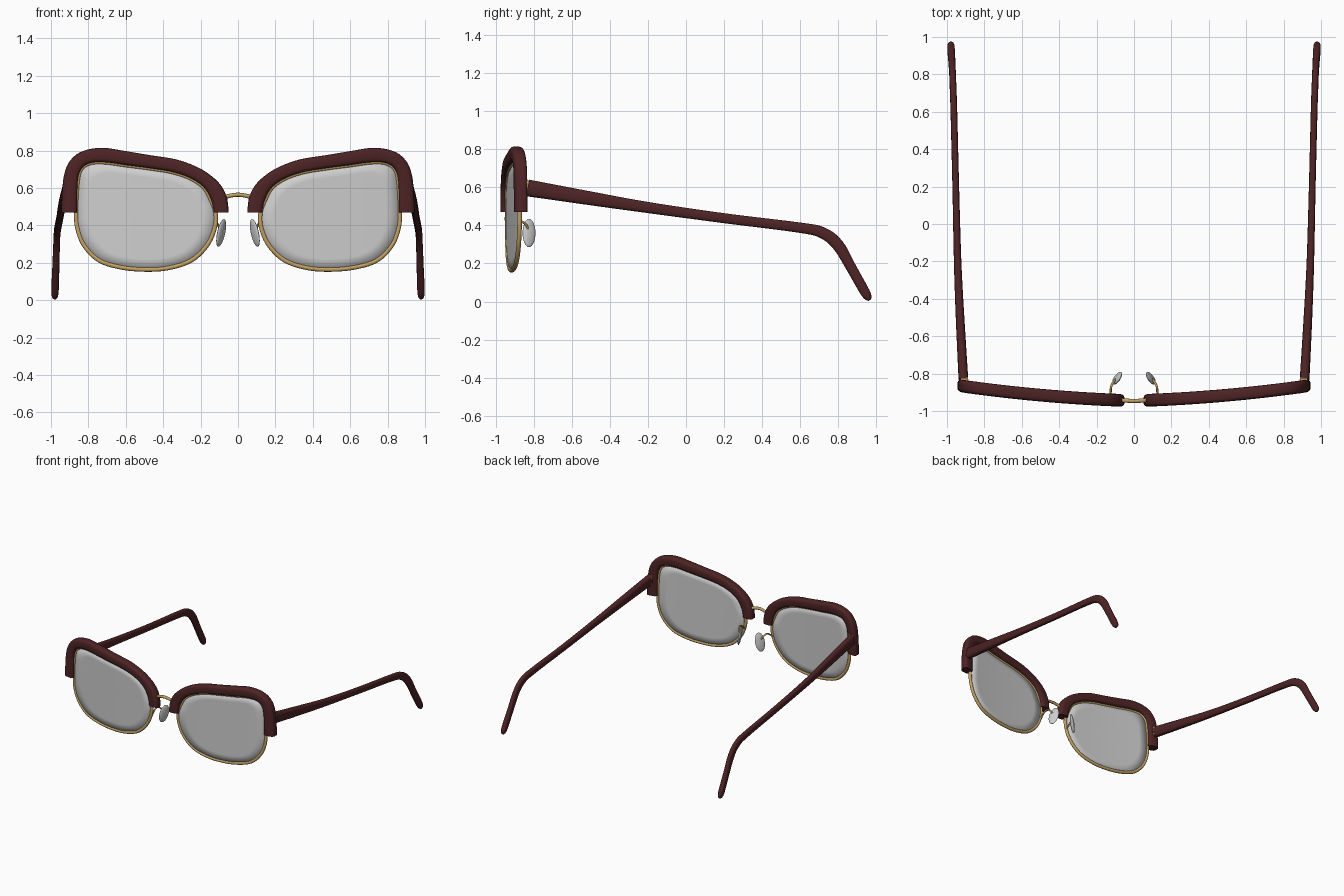
import bpy, bmesh, math
from mathutils import Vector

if "Cube" in bpy.data.objects:
    bpy.data.objects.remove(bpy.data.objects["Cube"])


def material(name, rgb, rough, metal=0.0):
    m = bpy.data.materials.new(name)
    m.use_nodes = True
    m.diffuse_color = (*rgb, 1)
    b = m.node_tree.nodes["Principled BSDF"]
    b.inputs["Base Color"].default_value = (*rgb, 1)
    b.inputs["Roughness"].default_value = rough
    b.inputs["Metallic"].default_value = metal
    return m


MAROON = material("maroon", (0.075, 0.017, 0.018), 0.4)
GOLD = material("gold", (0.55, 0.36, 0.13), 0.4)
GLASS = material("pale glass", (0.62, 0.62, 0.62), 0.3)


def finish(name, bm, mat, angle=40):
    bmesh.ops.recalc_face_normals(bm, faces=bm.faces)
    mesh = bpy.data.meshes.new(name)
    bm.to_mesh(mesh)
    bm.free()
    mesh.materials.append(mat)
    ob = bpy.data.objects.new(name, mesh)
    bpy.context.collection.objects.link(ob)
    bpy.ops.object.select_all(action='DESELECT')
    ob.select_set(True)
    bpy.context.view_layer.objects.active = ob
    bpy.ops.object.shade_smooth_by_angle(angle=math.radians(angle))
    return ob


def spline(points, steps=6, closed=False):
    """Smooth curve through the points, any dimension."""
    n = len(points)
    out = []
    for i in range(n if closed else n - 1):
        ids = [(i + k) % n if closed else min(max(i + k, 0), n - 1) for k in (-1, 0, 1, 2)]
        for s in range(steps):
            t = s / steps
            out.append(tuple(
                b + t * ((c - a) + t * (2*a - 5*b + 4*c - d + t * (3*(b - c) + d - a))) / 2
                for a, b, c, d in zip(*(points[k] for k in ids))))
    if not closed:
        out.append(tuple(points[-1]))
    return out


def loft(name, frames, mat, side=1, power=1.0, segs=20, closed=False):
    """Skin rounded sections, each given as centre and two half-axis vectors."""
    bm = bmesh.new()
    rings = []
    for c, u, v in frames:
        ring = []
        for k in range(segs):
            a = 2 * math.pi * k / segs
            p, q = (math.copysign(abs(f) ** power, f) for f in (math.cos(a), math.sin(a)))
            co = c + u * p + v * q
            ring.append(bm.verts.new((co.x * side, co.y, co.z)))
        rings.append(ring)
    pairs = list(zip(rings, rings[1:])) + ([(rings[-1], rings[0])] if closed else [])
    for r0, r1 in pairs:
        for k in range(segs):
            j = (k + 1) % segs
            bm.faces.new((r0[k], r0[j], r1[j], r1[k]))
    if not closed:
        bm.faces.new(rings[0])
        bm.faces.new(rings[-1])
    return finish(name, bm, mat)


def tube(name, path, radius, mat, side=1, closed=False, up=Vector((0, 1, 0))):
    path = [Vector(p) for p in path]
    n = len(path)
    frames = []
    for i, c in enumerate(path):
        a, b = (path[i - 1], path[(i + 1) % n]) if closed else (path[max(i - 1, 0)], path[min(i + 1, n - 1)])
        u = (b - a).cross(up).normalized()
        frames.append((c, u * radius, u.cross(b - a).normalized() * radius))
    return loft(name, frames, mat, side, segs=12, closed=closed)


def wrap(x):
    """Depth of the curved front at a given distance from the middle."""
    return -0.945 + 0.03 * x + 0.06 * x * x


# Outlines in x, z
brow_out = [(.05, .47), (.06, .55), (.10, .625), (.19, .697), (.32, .75), (.48, .777),
            (.6, .797), (.73, .815), (.84, .793), (.905, .735), (.935, .64), (.945, .47)]
brow_in = [(.13, .47), (.142, .53), (.18, .60), (.25, .65), (.35, .685), (.47, .705),
           (.6, .722), (.71, .737), (.79, .733), (.838, .70), (.857, .63), (.86, .47)]
rim_low = [(.865, .47), (.857, .38), (.82, .29), (.74, .212), (.62, .175), (.49, .164),
           (.37, .173), (.25, .213), (.165, .295), (.124, .39), (.121, .47)]
outline = spline(rim_low + brow_in[1:-1], 5, closed=True)

# Temple stations: x, y, z, half thickness, half height
temple = [(.912, -.832, .597, .026, .044), (.93, -.5, .542, .023, .036),
          (.943, -.2, .494, .020, .029), (.953, .2, .438, .018, .026),
          (.963, .6, .388, .018, .027), (.967, .72, .36, .018, .03),
          (.970, .80, .295, .018, .031), (.974, .87, .175, .019, .027),
          (.978, .935, .06, .020, .026), (.979, .957, .022, .016, .020),
          (.979, .966, .007, .006, .007)]

for label, side in (("left", 1), ("right", -1)):
    # Thick upper brow
    frames = []
    for (ox, oz), (ix, iz) in zip(spline(brow_out), spline(brow_in)):
        cx, cz = (ox + ix) / 2, (oz + iz) / 2
        half = Vector((ox - ix, 0, oz - iz)) / 2
        half.y = (wrap(ox) - wrap(ix)) / 2
        frames.append((Vector((cx, wrap(cx), cz)), half, Vector((0, .034, 0))))
    loft(label + "_brow", frames, MAROON, side, power=0.6, segs=24)

    # Wire rim
    tube(label + "_rim", [(x, wrap(x), z) for x, z in outline], .012, GOLD, side, closed=True)

    # Curved lens made of shrinking rings
    bm = bmesh.new()
    mx, mz = .49, .45
    rings = []
    for s in (1, .8, .6, .4, .2):
        pts = [(mx + (x - mx) * s, mz + (z - mz) * s) for x, z in outline]
        rings.append([bm.verts.new((x * side, wrap(x), z)) for x, z in pts])
    n = len(outline)
    for r0, r1 in zip(rings, rings[1:]):
        for k in range(n):
            bm.faces.new((r0[k], r0[(k + 1) % n], r1[(k + 1) % n], r1[k]))
    bm.faces.new(rings[-1])
    lens = finish(label + "_lens", bm, GLASS)
    mod = lens.modifiers.new("thickness", 'SOLIDIFY')
    mod.thickness, mod.offset = .012, 0

    # Temple arm with its bent tip
    path = spline(temple, 5)
    frames = []
    for i, (x, y, z, w, h) in enumerate(path):
        a, b = path[max(i - 1, 0)], path[min(i + 1, len(path) - 1)]
        d = Vector((0, b[1] - a[1], b[2] - a[2])).normalized()
        frames.append((Vector((x, y, z)), Vector((w, 0, 0)), Vector((0, -d.z, d.y)) * h))
    loft(label + "_temple", frames, MAROON, side, power=0.75)

    # Hinge between brow and temple
    bm = bmesh.new()
    bmesh.ops.create_cube(bm, size=1)
    for v in bm.verts:
        v.co = Vector((v.co.x * .04 + .908 * side, v.co.y * .04 - .838, v.co.z * .07 + .6))
    finish(label + "_hinge", bm, GOLD)

    # Nose pad, leaning inwards at the top and the back
    bm = bmesh.new()
    bmesh.ops.create_uvsphere(bm, u_segments=24, v_segments=16, radius=1)
    for v in bm.verts:
        x, y, z = v.co.x * .014, v.co.y * .034, v.co.z * .074
        v.co = Vector(((x + .09 - .5 * y - .2 * z) * side, y - .825, z + .36))
    finish(label + "_nose_pad", bm, GLASS)

    # Wire arm holding the pad
    arm = [(.122, -.935, .375), (.125, -.905, .40), (.122, -.87, .42), (.108, -.842, .405), (.094, -.828, .375)]
    tube(label + "_pad_arm", spline(arm), .006, GOLD, side, up=Vector((1, 0, 0)))

# Arched bridge
bridge = [(-.08, -.94, .545), (-.045, -.944, .558), (0, -.946, .564), (.045, -.944, .558), (.08, -.94, .545)]
tube("bridge", spline(bridge), .011, GOLD)
